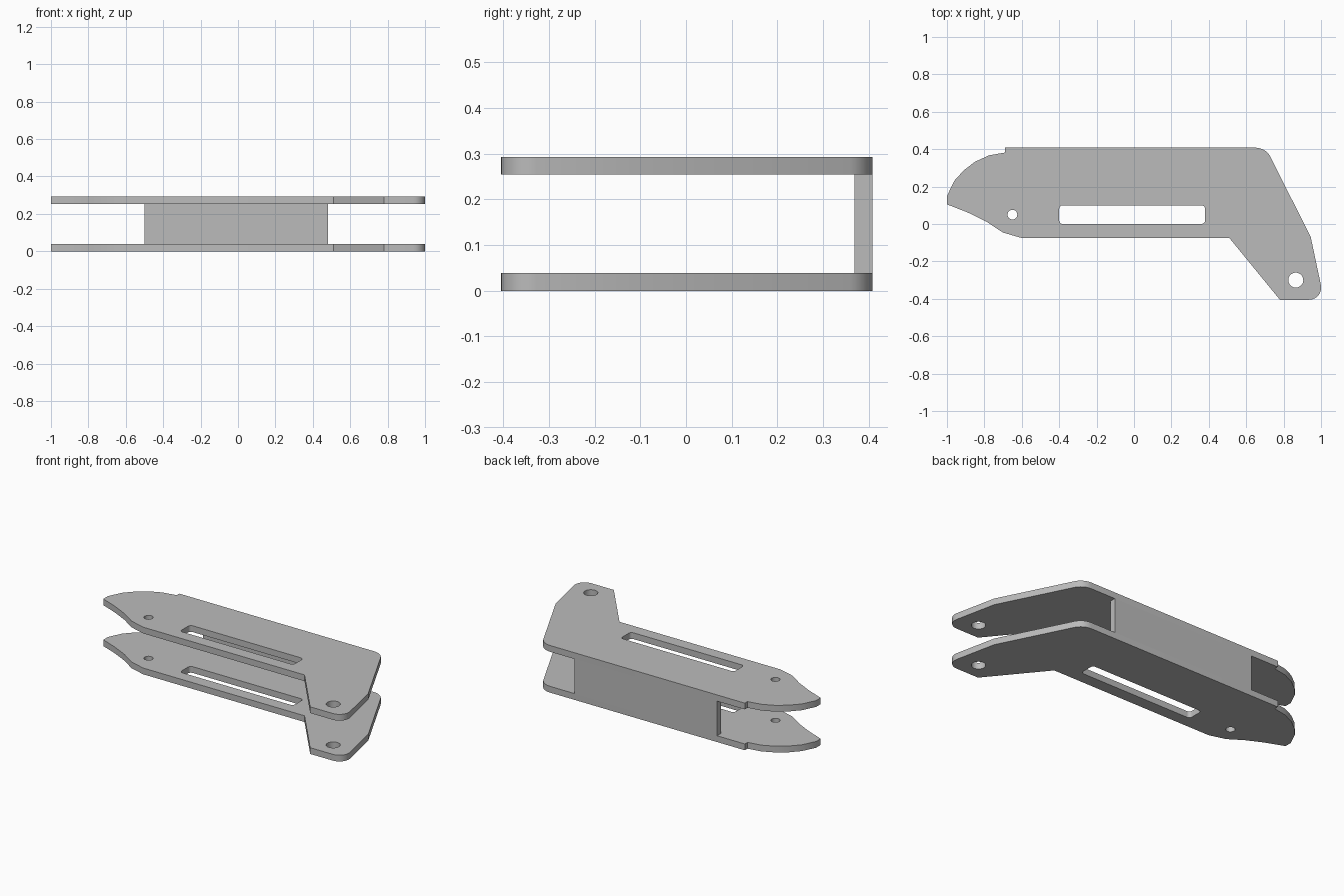
import bpy, bmesh, math
from mathutils import Vector

cube = bpy.data.objects.get("Cube")
if cube:
    bpy.data.objects.remove(cube, do_unlink=True)

HEIGHT, THICK = 0.293, 0.039

grey = bpy.data.materials.new("plain grey")
grey.use_nodes = True
grey.diffuse_color = (0.5, 0.5, 0.5, 1)
grey.node_tree.nodes["Principled BSDF"].inputs["Base Color"].default_value = (0.5, 0.5, 0.5, 1)


def rounded(corners, steps=8):
    """Closed outline from (x, y, radius) corners, with fillets."""
    out = []
    for i, (x, y, r) in enumerate(corners):
        p = Vector((x, y))
        if not r:
            out.append(p)
            continue
        a = (Vector(corners[i - 1][:2]) - p).normalized()
        b = (Vector(corners[(i + 1) % len(corners)][:2]) - p).normalized()
        half = a.angle(b) / 2
        centre = p + (a + b).normalized() * r / math.sin(half)
        start = p + a * r / math.tan(half) - centre
        end = p + b * r / math.tan(half) - centre
        sweep = math.pi - 2 * half
        for k in range(steps + 1):
            t = k / steps
            out.append(centre + (start * math.sin((1 - t) * sweep)
                                 + end * math.sin(t * sweep)) / math.sin(sweep))
    return out


def circle(x, y, r, n=32):
    return [Vector((x + r * math.cos(k * math.tau / n), y + r * math.sin(k * math.tau / n)))
            for k in range(n)]


def slab(name, loops, z0, z1):
    """Flat plate with holes: filled outline, extruded upward."""
    curve = bpy.data.curves.new(name, "CURVE")
    curve.dimensions = "2D"
    curve.fill_mode = "BOTH"
    curve.extrude = (z1 - z0) / 2
    for pts in loops:
        s = curve.splines.new("POLY")
        s.points.add(len(pts) - 1)
        for sp, p in zip(s.points, pts):
            sp.co = (p.x, p.y, 0, 1)
        s.use_cyclic_u = True
    temp = bpy.data.objects.new(name + " profile", curve)
    bpy.context.collection.objects.link(temp)
    deps = bpy.context.evaluated_depsgraph_get()
    mesh = bpy.data.meshes.new_from_object(temp.evaluated_get(deps))
    bpy.data.objects.remove(temp, do_unlink=True)
    bm = bmesh.new()
    bm.from_mesh(mesh)
    bmesh.ops.remove_doubles(bm, verts=bm.verts, dist=0.0001)
    bmesh.ops.translate(bm, verts=bm.verts, vec=(0, 0, (z0 + z1) / 2))
    bmesh.ops.recalc_face_normals(bm, faces=bm.faces)
    bm.to_mesh(mesh)
    bm.free()
    mesh.name = name
    mesh.materials.clear()
    mesh.materials.append(grey)
    obj = bpy.data.objects.new(name, mesh)
    bpy.context.collection.objects.link(obj)
    bpy.ops.object.select_all(action="DESELECT")
    obj.select_set(True)
    bpy.context.view_layer.objects.active = obj
    bpy.ops.object.shade_smooth_by_angle(angle=math.radians(30))
    return obj


# Side plate outline: curved nose, stepped back edge, angled arm
outline = rounded([
    (-1, 0.105, 0), (-1, 0.15, 0), (-0.96, 0.232, 0), (-0.91, 0.287, 0),
    (-0.85, 0.333, 0), (-0.775, 0.367, 0), (-0.69, 0.382, 0), (-0.69, 0.408, 0),
    (0.705, 0.408, 0.09), (0.945, -0.07, 0), (1.016, -0.405, 0.065),
    (0.78, -0.405, 0), (0.51, -0.075, 0), (-0.6, -0.075, 0),
    (-0.7, -0.046, 0), (-0.79, 0.013, 0), (-0.89, 0.062, 0)])

# Pivot holes and long slot
slot = rounded([(-0.4, 0, 0.02), (0.38, 0, 0.02), (0.38, 0.1, 0.02), (-0.4, 0.1, 0.02)])
loops = [outline, slot, circle(-0.65, 0.05, 0.026), circle(0.865, -0.3, 0.04)]

# Matching plates joined by a back web
slab("lower_plate", loops, 0, THICK)
slab("upper_plate", loops, HEIGHT - THICK, HEIGHT)
web = rounded([(-0.5, 0.369, 0), (0.48, 0.369, 0), (0.48, 0.408, 0), (-0.5, 0.408, 0)])
slab("back_web", [web], THICK, HEIGHT - THICK)
